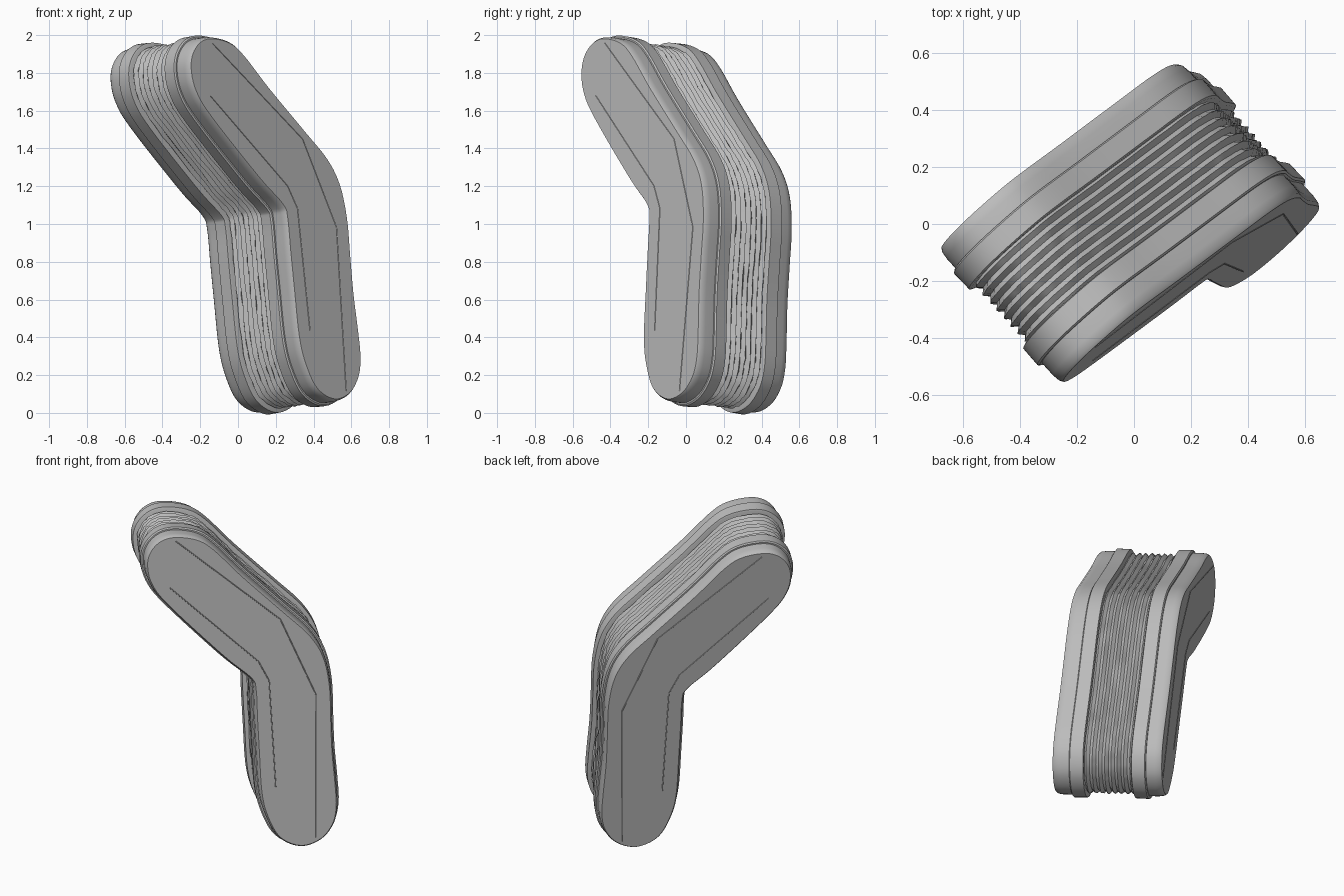
import bpy, bmesh, random
from math import radians
from mathutils import Vector, Matrix

random.seed(4)
if "Cube" in bpy.data.objects:
    bpy.data.objects.remove(bpy.data.objects["Cube"], do_unlink=True)

# Tilted frame: u and v lie in the bent outline, n runs through the bellows
n = Vector((0.67, -0.735, 0.10)).normalized()
u = Vector((0, 0, 1)).cross(n).normalized()
v = n.cross(u)
FRAME = Matrix((u, v, n)).transposed().to_4x4()
FRAME.translation = Vector((0, 0, 1))

# Bent outline, anticlockwise from the foot
OUTLINE = [(.31, -.975), (.43, -.94), (.505, -.85), (.53, -.74), (.525, -.60), (.51, -.40),
           (.505, -.20), (.50, 0), (.465, .18), (.385, .32), (.235, .47), (0, .70), (-.16, .87),
           (-.26, .94), (-.39, .965), (-.48, .945), (-.545, .88), (-.567, .79), (-.54, .67),
           (-.44, .53), (-.13, .21), (.025, .07), (.052, 0), (.058, -.18), (.066, -.38),
           (.078, -.63), (.112, -.78), (.185, -.915)]


def smooth_loop(points, steps):
    """Closed Catmull-Rom curve through the points."""
    pts, out = [Vector(p) for p in points], []
    for i in range(len(pts)):
        a, b, c, d = (pts[(i + k - 1) % len(pts)] for k in range(4))
        for s in range(steps):
            t = s / steps
            out.append(.5 * (2 * b + (c - a) * t + (2 * a - 5 * b + 4 * c - d) * t * t
                             + (3 * b - a - 3 * c + d) * t ** 3))
    return out


LOOP = smooth_loop(OUTLINE, 5)
COUNT = len(LOOP)
NORMALS = []
for i in range(COUNT):
    t = LOOP[(i + 2) % COUNT] - LOOP[i - 2]
    NORMALS.append(Vector((t.y, -t.x)).normalized())


def material(name, value):
    m = bpy.data.materials.new(name)
    m.use_nodes = True
    colour = (value, value, value, 1)
    m.diffuse_color = colour
    bsdf = m.node_tree.nodes["Principled BSDF"]
    bsdf.inputs["Base Color"].default_value = colour
    bsdf.inputs["Roughness"].default_value = .7
    return m


GREY = material("plain grey", .5)


def finish(ob, angle=35):
    bpy.context.collection.objects.link(ob)
    ob.matrix_world = FRAME
    ob.data.materials.append(GREY)
    if ob.type == 'MESH':
        bpy.ops.object.select_all(action='DESELECT')
        ob.select_set(True)
        bpy.context.view_layer.objects.active = ob
        bpy.ops.object.shade_smooth_by_angle(angle=radians(angle))


def loft(name, sections, rough=0.0):
    """Stack the outline at (depth, outward offset) sections and close both ends."""
    bm = bmesh.new()
    rings = []
    for depth, offset in sections:
        ring = []
        for p, q in zip(LOOP, NORMALS):
            w = p + q * (offset + random.uniform(-rough, rough))
            ring.append(bm.verts.new((w.x, w.y, depth)))
        rings.append(ring)
    for a, b in zip(rings, rings[1:]):
        for i in range(COUNT):
            j = (i + 1) % COUNT
            bm.faces.new((a[i], a[j], b[j], b[i]))
    bm.faces.new(rings[0])
    bm.faces.new(rings[-1])
    bmesh.ops.recalc_face_normals(bm, faces=bm.faces)
    me = bpy.data.meshes.new(name)
    bm.to_mesh(me)
    bm.free()
    finish(bpy.data.objects.new(name, me))


def seam(name, points, depth):
    """Fine bead running along an end face."""
    cu = bpy.data.curves.new(name, 'CURVE')
    cu.dimensions = '3D'
    cu.bevel_depth = .003
    cu.bevel_resolution = 1
    sp = cu.splines.new('POLY')
    sp.points.add(len(points) - 1)
    for sp_point, (a, b) in zip(sp.points, points):
        sp_point.co = (a, b, depth, 1)
    finish(bpy.data.objects.new(name, cu))


# End caps, flanges and face seams on both sides
for side, s, face in (("front", 1, .322), ("back", -1, .314)):
    loft(side + "_end_cap", [(s * d, o) for d, o in
         ((.20, 0), (face - .04, 0), (face - .012, -.004), (face, -.012))])
    loft(side + "_flange", [(s * d, o) for d, o in
         ((.138, .004), (.142, .014), (.218, .016), (.224, .008))])
    seam(side + "_outer_seam", [(-.39, .93), (.21, .42), (.41, -.05), (.40, -.92)], s * face)
    seam(side + "_inner_seam", [(-.43, .65), (.08, .17), (.14, .05), (.17, -.60)], s * face)

# Pleated bellows between the flanges
FOLDS = 8
pleats = []
for k in range(FOLDS * 2 + 1):
    depth = -.146 + .292 * k / (FOLDS * 2)
    pleats.append((depth, -.008 if k % 2 else -.026))
loft("bellows", pleats, rough=.004)
